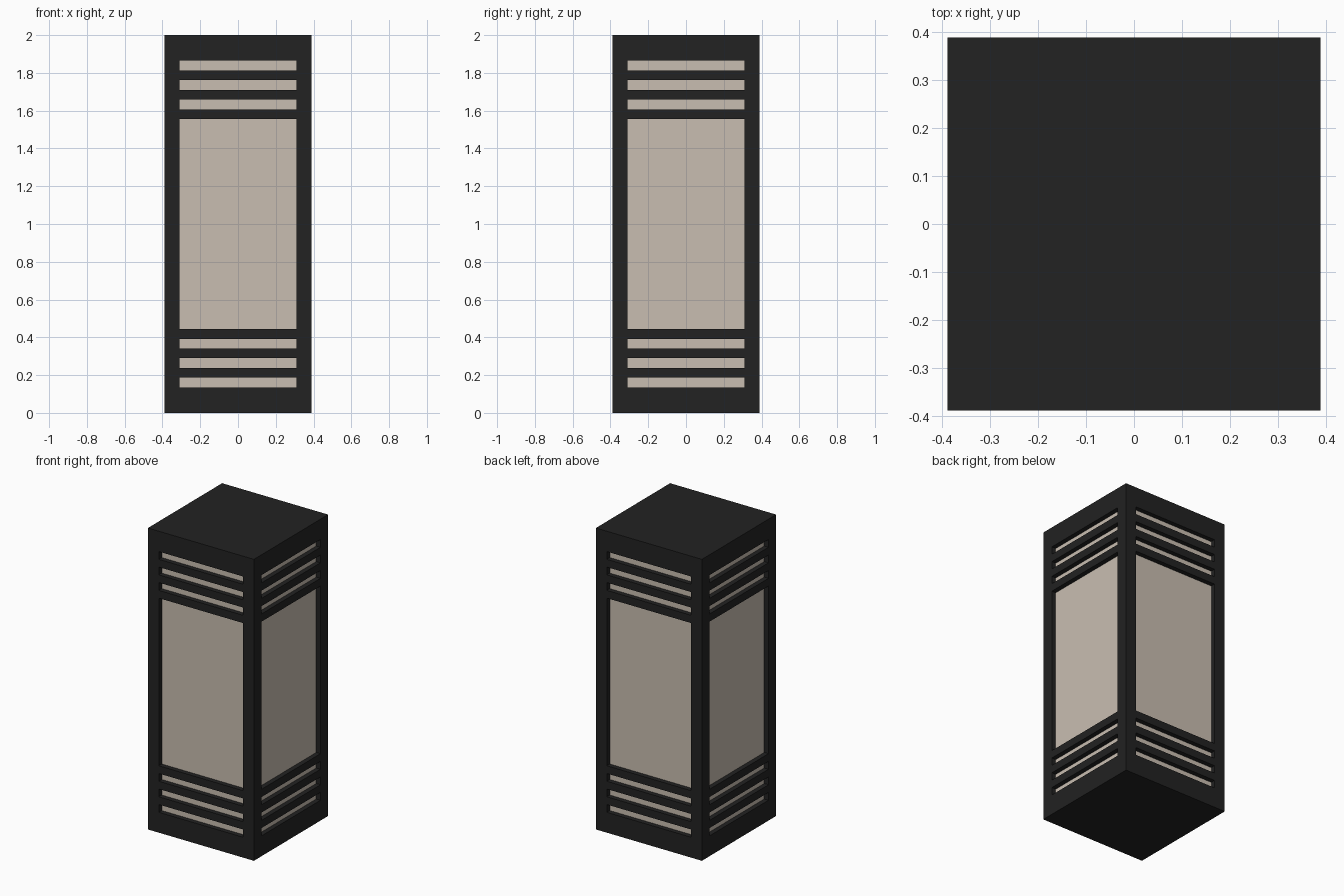
import bpy
import bmesh
from mathutils import Matrix, Vector

cube = bpy.data.objects.get("Cube")
if cube:
    bpy.data.objects.remove(cube, do_unlink=True)


def make_material(name, color):
    mat = bpy.data.materials.new(name)
    mat.use_nodes = True
    mat.diffuse_color = color
    mat.node_tree.nodes["Principled BSDF"].inputs["Base Color"].default_value = color
    return mat


black = make_material("black metal", (0.016, 0.016, 0.016, 1))
cream = make_material("cream glass", (0.584, 0.515, 0.440, 1))


def add_boxes(name, mat, boxes, turns=1):
    """One object from (low, high) corner boxes, repeated in quarter turns about z."""
    bm = bmesh.new()
    for turn in range(turns):
        spin = Matrix.Rotation(turn * 1.5707963, 4, "Z")
        for low, high in boxes:
            low, high = Vector(low), Vector(high)
            place = Matrix.Translation((low + high) / 2) @ Matrix.Diagonal((high - low).to_4d())
            place[3][3] = 1
            bmesh.ops.create_cube(bm, size=1, matrix=spin @ place)
    mesh = bpy.data.meshes.new(name)
    bm.to_mesh(mesh)
    bm.free()
    mesh.materials.append(mat)
    obj = bpy.data.objects.new(name, mesh)
    bpy.context.collection.objects.link(obj)
    return obj


HEIGHT = 2.0
HALF = 0.389      # half width of the lantern
OPEN = 0.309      # half width of the openings
GLASS = 0.358     # half width of the recessed glass
EDGE = 0.135      # height of the base and the cap
BAR = 0.0515      # height of each bar and each slit

# Solid base and cap
add_boxes("base", black, [((-HALF, -HALF, 0), (HALF, HALF, EDGE))])
add_boxes("cap", black, [((-HALF, -HALF, HEIGHT - EDGE), (HALF, HALF, HEIGHT))])

# Corner posts
add_boxes("corner_posts", black,
          [((OPEN, OPEN, EDGE), (HALF, HALF, HEIGHT - EDGE))], turns=4)

# Three bars below and three above the main window on every side
bars = []
for i in range(3):
    z = EDGE + BAR * (2 * i + 1)
    for low in (z, HEIGHT - z - BAR):
        bars.append(((-OPEN, -HALF, low), (OPEN, -GLASS, low + BAR)))
add_boxes("cross_bars", black, bars, turns=4)

# Glass body set back behind the frame
add_boxes("glass_body", cream,
          [((-GLASS, -GLASS, EDGE), (GLASS, GLASS, HEIGHT - EDGE))])
